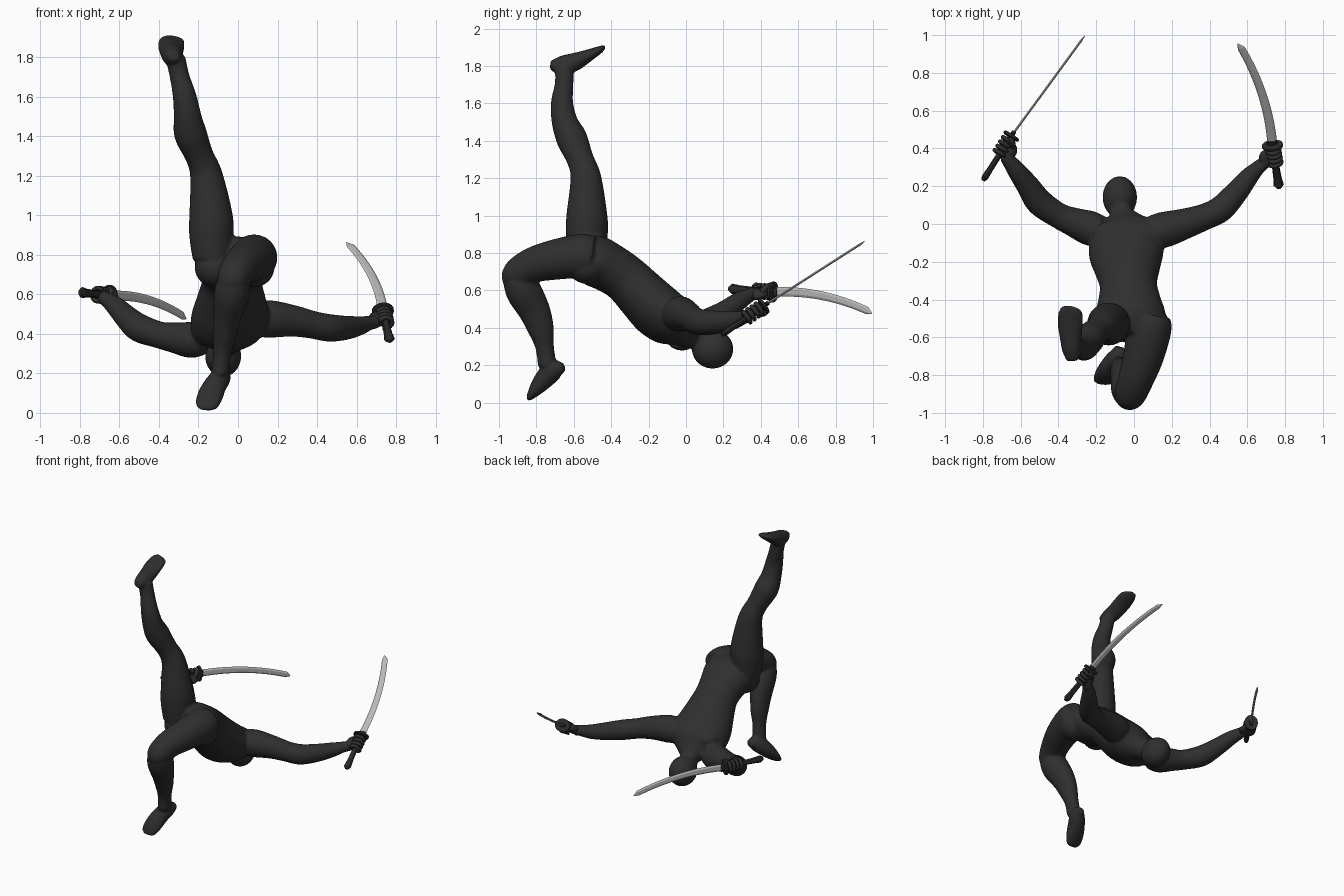
import bpy, bmesh, math
from mathutils import Vector, Matrix

if "Cube" in bpy.data.objects:
    bpy.data.objects.remove(bpy.data.objects["Cube"])


def material(name, rgb):
    m = bpy.data.materials.new(name)
    m.diffuse_color = (*rgb, 1)
    m.use_nodes = True
    m.node_tree.nodes["Principled BSDF"].inputs["Base Color"].default_value = m.diffuse_color
    return m


SUIT = material("charcoal suit", (0.028, 0.028, 0.028))
GRIP = material("dark grip", (0.024, 0.023, 0.023))
STEEL = material("pale steel", (0.50, 0.50, 0.50))


def catmull(rows, steps):
    """Smoothly resample rows of numbers."""
    if steps == 1:
        return rows
    out = []
    for i in range(len(rows) - 1):
        a, b, c, d = (rows[max(i - 1, 0)], rows[i], rows[i + 1], rows[min(i + 2, len(rows) - 1)])
        for s in range(steps):
            t = s / steps
            out.append([0.5 * (2 * q + (r - p) * t + (2 * p - 5 * q + 4 * r - u) * t * t
                               + (3 * q - p - 3 * r + u) * t ** 3) for p, q, r, u in zip(a, b, c, d)])
    return out + [rows[-1]]


def loft(bm, rows, side=(1, 0, 0), n=24, steps=4):
    """Tube through rows (x, y, z, half width, half depth, roll)."""
    full = []
    for r in rows:
        r = list(r)
        if len(r) == 4:
            r.append(r[3])
        full.append(r + [0] * (6 - len(r)))
    rows = catmull(full, steps)
    rings = []
    for i, r in enumerate(rows):
        p = Vector(r[:3])
        tan = (Vector(rows[min(i + 1, len(rows) - 1)][:3]) - Vector(rows[max(i - 1, 0)][:3])).normalized()
        s = Vector(side) + Vector((0, 0, r[5]))
        s = (s - tan * s.dot(tan)).normalized()
        u = tan.cross(s)
        rings.append([bm.verts.new(p + s * r[3] * math.cos(k * math.tau / n)
                                   + u * r[4] * math.sin(k * math.tau / n)) for k in range(n)])
    for a, b in zip(rings, rings[1:]):
        for k in range(n):
            bm.faces.new((a[k], a[(k + 1) % n], b[(k + 1) % n], b[k]))
    bm.faces.new(rings[0][::-1])
    bm.faces.new(rings[-1])


def ball(bm, c, r):
    m = Matrix.Translation(c) @ Matrix.Diagonal((*r, 1))
    bmesh.ops.create_uvsphere(bm, u_segments=20, v_segments=12, radius=1, matrix=m)


def finish(bm, name, mat, smooth=True):
    bmesh.ops.recalc_face_normals(bm, faces=bm.faces[:])
    for f in bm.faces:
        f.smooth = smooth
    me = bpy.data.meshes.new(name)
    bm.to_mesh(me)
    bm.free()
    me.materials.append(mat)
    ob = bpy.data.objects.new(name, me)
    bpy.context.collection.objects.link(ob)
    return ob


# ---- body: overlapping masses fused into one skin ----
bm = bmesh.new()
# torso, pelvis to neck base, rolling toward the right shoulder
loft(bm, [(-.02, -.60, .80, .10, .09, 0), (-.02, -.50, .765, .185, .135, 0),
          (-.025, -.40, .715, .165, .132, .05), (-.03, -.32, .66, .152, .13, .1),
          (-.035, -.235, .575, .175, .138, .2), (-.04, -.15, .49, .20, .145, .28),
          (-.045, -.06, .425, .19, .13, .3), (-.055, 0, .38, .12, .09, .2),
          (-.065, .05, .345, .065, .065, .1)], n=32)
# chest and buttock muscles, hip bones
ball(bm, (.045, -.07, .52), (.09, .085, .06))
ball(bm, (-.13, -.07, .475), (.09, .085, .06))
for x in (-.115, .08):
    ball(bm, (x, -.53, .735), (.105, .105, .10))
for x in (-.195, .155):
    ball(bm, (x, -.53, .80), (.036, .045, .045))
# neck and head, tipped back
loft(bm, [(-.055, -.03, .40, .075), (-.065, .04, .36, .062), (-.075, .12, .31, .062)])
ball(bm, (-.075, .142, .287), (.092, .112, .105))
ball(bm, (-.075, .075, .325), (.062, .06, .062))
# arms
loft(bm, [(.09, -.04, .47, .085), (.16, -.03, .475, .095), (.28, .005, .465, .08), (.38, .04, .445, .07),
          (.46, .08, .43, .07), (.54, .165, .43, .062), (.61, .25, .44, .05), (.665, .305, .455, .037),
          (.70, .33, .462, .035)], side=(0, 0, 1))
loft(bm, [(-.18, -.04, .38, .085), (-.24, -.02, .37, .092), (-.32, .01, .38, .078), (-.40, .045, .395, .068),
          (-.50, .115, .43, .072), (-.56, .20, .48, .062), (-.62, .28, .54, .05), (-.665, .34, .575, .038),
          (-.68, .365, .585, .036)], side=(0, 0, 1))
# raised leg and foot
loft(bm, [(-.13, -.53, .78, .10), (-.135, -.53, .90, .112), (-.137, -.53, 1.0, .11), (-.16, -.535, 1.2, .083),
          (-.195, -.565, 1.3, .072), (-.24, -.61, 1.41, .083), (-.255, -.648, 1.5, .07),
          (-.27, -.663, 1.6, .06), (-.295, -.652, 1.7, .05), (-.315, -.65, 1.79, .05)])
loft(bm, [(-.325, -.725, 1.805, .03, .025), (-.33, -.67, 1.803, .05, .05), (-.335, -.60, 1.82, .058, .05),
          (-.338, -.52, 1.857, .068, .033), (-.335, -.46, 1.888, .062, .02), (-.33, -.437, 1.902, .035, .01)])
# bent leg: thigh, shin, foot
loft(bm, [(.085, -.50, .78, .11), (.08, -.56, .785, .118), (.05, -.70, .765, .108), (.01, -.82, .735, .095),
          (-.02, -.90, .685, .085), (-.025, -.91, .645, .07)])
loft(bm, [(-.02, -.91, .69, .07), (-.025, -.895, .65, .085), (-.035, -.865, .59, .088, .095),
          (-.055, -.81, .49, .07, .085), (-.068, -.775, .39, .058, .07), (-.08, -.756, .30, .046, .05),
          (-.09, -.742, .20, .045, .05)])
loft(bm, [(-.07, -.652, .188, .03, .022), (-.085, -.70, .178, .05, .052), (-.115, -.745, .14, .058, .055),
          (-.14, -.79, .088, .065, .043), (-.16, -.83, .037, .058, .022), (-.165, -.846, .014, .03, .008)])
body = finish(bm, "body", SUIT)
rm = body.modifiers.new("fuse", 'REMESH')
rm.mode, rm.voxel_size, rm.use_smooth_shade = 'VOXEL', 0.0095, True
sm = body.modifiers.new("soften", 'SMOOTH')
sm.factor, sm.iterations = 0.5, 4


def sword_and_hand(label, pommel, guard, tip, convex, bulge, wrist):
    pommel, guard, tip, wrist = map(Vector, (pommel, guard, tip, wrist))
    d = (tip - guard).normalized()
    w = Vector(convex)
    w = (w - d * w.dot(d)).normalized()
    # curved blade with slanted point
    bm = bmesh.new()
    rows = []
    for i in range(17):
        t = i / 16 * .95
        p = guard.lerp(tip, t) + w * bulge * 4 * t * (1 - t)
        rows.append((*p, .026 - .006 * t, .007))
    rows.append((*(tip - w * .004), .003, .002))
    loft(bm, rows, side=w, n=6, steps=1)
    finish(bm, label + "_blade", STEEL, smooth=False)
    # handle, flared at the pommel
    h = (guard - pommel).normalized()
    bm = bmesh.new()
    L = (guard - pommel).length
    loft(bm, [(*(pommel + h * s), a, b) for s, a, b in
              ((0, .012, .010), (.02, .028, .018), (.07, .022, .016), (L * .6, .019, .015), (L, .021, .016))],
         side=w, n=8, steps=1)
    finish(bm, label + "_handle", GRIP, smooth=False)
    # guard disc and blade collar
    bm = bmesh.new()
    loft(bm, [(*(guard + h * s), a, b) for s, a, b in
              ((-.009, .05, .04), (-.006, .056, .046), (.006, .056, .046), (.009, .05, .04))],
         side=w, n=20, steps=1)
    loft(bm, [(*(guard + h * s), .028, .012) for s in (0, .03)], side=w, n=8, steps=1)
    finish(bm, label + "_guard", GRIP, smooth=False)
    # fist: palm, four curled fingers, thumb
    grip = guard - h * .068
    e1 = wrist - grip
    e1 = (e1 - h * e1.dot(h)).normalized()
    e2 = h.cross(e1)
    bm = bmesh.new()
    palm = grip + e1 * .03
    loft(bm, [(*wrist, .034, .034), (*wrist.lerp(palm, .5), .045, .03), (*palm, .05, .026),
              (*(palm - e1 * .012), .04, .018)], side=h, n=16)
    for k in range(4):
        c = grip + h * (.04 - .027 * k)
        arc = [c + (e1 * math.cos(a) + e2 * math.sin(a)) * .034
               for a in [math.radians(20 + 45 * j) for j in range(7)]]
        loft(bm, [(*p, .0135 - .0006 * j) for j, p in enumerate(arc)], side=h, n=10, steps=2)
    arc = [grip + h * (.02 + .012 * j) - (e2 * math.sin(a) - e1 * math.cos(a)) * .036
           for j, a in enumerate([math.radians(10 + 35 * j) for j in range(4)])]
    loft(bm, [(*p, .015) for p in arc], side=h, n=10, steps=2)
    finish(bm, label + "_hand", SUIT)


sword_and_hand("left", (.768, .19, .362), (.733, .415, .517), (.553, .955, .862), (1, 0, 0), .035, (.69, .322, .46))
sword_and_hand("right", (-.80, .23, .61), (-.65, .465, .592), (-.262, .995, .48), (0, 0, 1), .035, (-.675, .352, .58))
